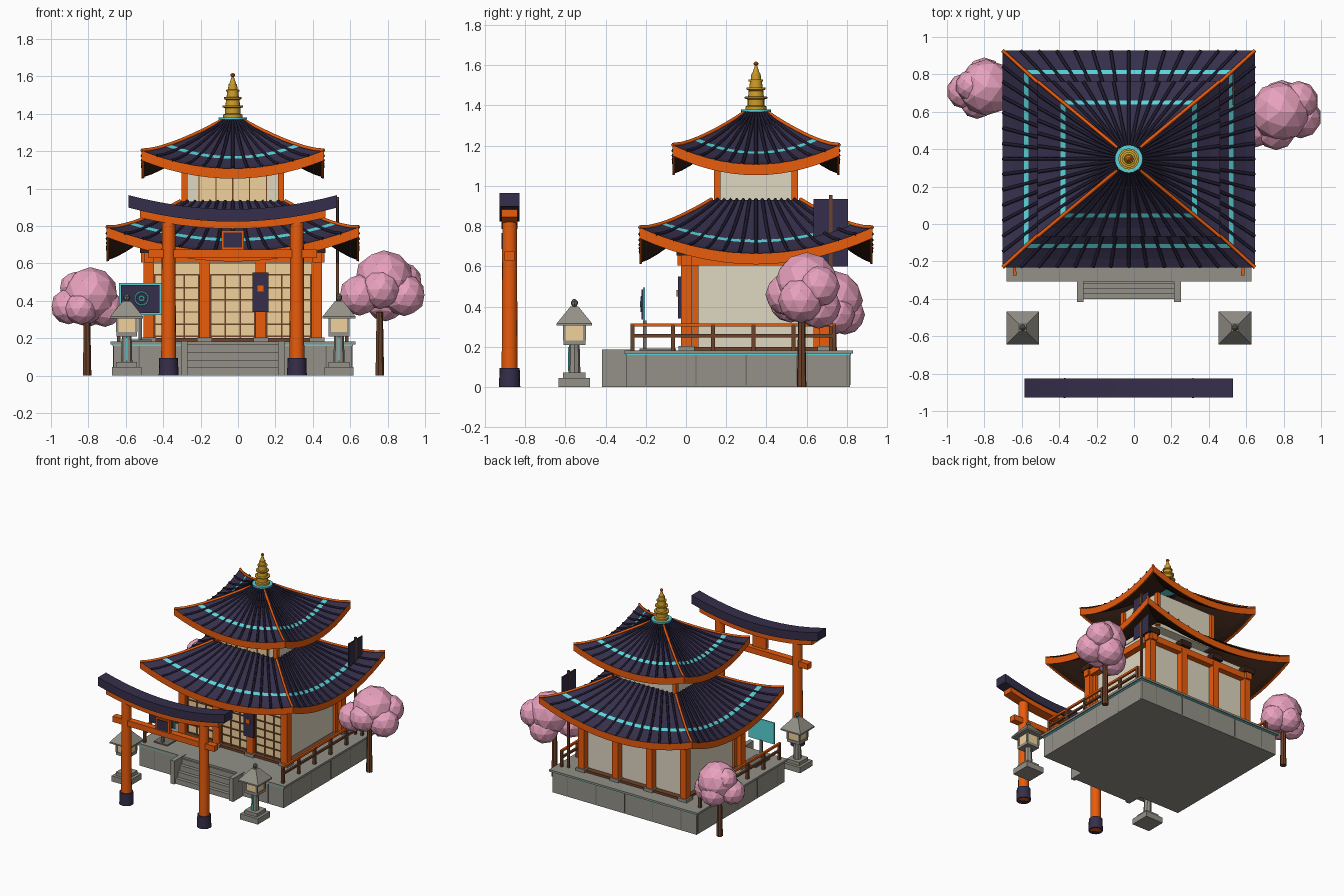
import bpy, bmesh, math
from mathutils import Vector

if "Cube" in bpy.data.objects:
    bpy.data.objects.remove(bpy.data.objects["Cube"])

CX, CY = -0.028, 0.348          # centre of the building


def mat(name, r, g, b):
    m = bpy.data.materials.new(name)
    m.diffuse_color = [(c / 255) ** 2.2 for c in (r, g, b)] + [1]
    m.use_nodes = True
    m.node_tree.nodes["Principled BSDF"].inputs["Base Color"].default_value = m.diffuse_color
    return m


ORANGE, NAVY = mat("orange", 232, 92, 20), mat("navy", 56, 50, 76)
RIB, TEAL = mat("dark_rib", 36, 33, 50), mat("teal", 90, 210, 215)
BROWN, WOOD = mat("dark_brown", 58, 38, 28), mat("wood", 108, 68, 46)
CREAM, PAPER = mat("cream", 222, 214, 192), mat("paper", 240, 208, 155)
STONE, STONE2 = mat("stone", 146, 144, 134), mat("stone_dark", 112, 112, 104)
GOLD, PINK = mat("gold", 205, 155, 45), mat("pink", 232, 160, 188)


def obj(name, bm, m):
    bmesh.ops.recalc_face_normals(bm, faces=bm.faces)
    me = bpy.data.meshes.new(name)
    bm.to_mesh(me)
    bm.free()
    o = bpy.data.objects.new(name, me)
    me.materials.append(m)
    bpy.context.collection.objects.link(o)
    return o


def box(name, x0, x1, y0, y1, z0, z1, m):
    bm = bmesh.new()
    bmesh.ops.create_cube(bm, size=1)
    for v in bm.verts:
        v.co = Vector(((x0 + x1) / 2 + v.co.x * (x1 - x0), (y0 + y1) / 2 + v.co.y * (y1 - y0),
                       (z0 + z1) / 2 + v.co.z * (z1 - z0)))
    return obj(name, bm, m)


def cbox(name, x, y, hx, hy, z0, z1, m):
    return box(name, x - hx, x + hx, y - hy, y + hy, z0, z1, m)


def lathe(name, x, y, prof, n, m, turn=0):
    bm = bmesh.new()
    rings = [[bm.verts.new((x + r * math.cos(turn + math.tau * i / n),
                            y + r * math.sin(turn + math.tau * i / n), z)) for i in range(n)] for r, z in prof]
    for a, b in zip(rings, rings[1:]):
        for i in range(n):
            bm.faces.new((a[i], a[(i + 1) % n], b[(i + 1) % n], b[i]))
    bm.faces.new(rings[0])
    bm.faces.new(rings[-1])
    o = obj(name, bm, m)
    if n > 8:
        bpy.context.view_layer.objects.active = o
        o.select_set(True)
        bpy.ops.object.shade_smooth_by_angle(angle=math.radians(35))
        o.select_set(False)
    return o


def tubes(name, paths, r, m):
    cu = bpy.data.curves.new(name, 'CURVE')
    cu.dimensions, cu.bevel_depth, cu.bevel_resolution, cu.use_fill_caps = '3D', r, 0, True
    for p in paths:
        s = cu.splines.new('POLY')
        s.points.add(len(p) - 1)
        for q, c in zip(s.points, p):
            q.co = (*c, 1)
    o = bpy.data.objects.new(name, cu)
    cu.materials.append(m)
    bpy.context.collection.objects.link(o)


def roof(name, ex, ey, tx, ty, z0, z1, lift, ribs):
    """Four-sided roof with sagging eaves: s runs along a side, u runs from eave to top."""
    def P(side, s, u, dz=0.0):
        hx, hy = ex + (tx - ex) * u, ey + (ty - ey) * u
        x, y = [(s * hx, -hy), (hx, s * hy), (-s * hx, hy), (-hx, -s * hy)][side]
        return Vector((CX + x, CY + y, z0 + (z1 - z0) * u ** 1.3 + lift * s * s * (1 - u) + dz))

    def skin(part, rows, m):
        bm, n = bmesh.new(), 14
        g = [[bm.verts.new(P(k, -1 + 2 * i / n, u, dz)) for k in range(4) for i in range(n)] for u, dz in rows]
        for a, b in zip(g, g[1:]):
            for i in range(4 * n):
                j = (i + 1) % (4 * n)
                bm.faces.new((a[i], a[j], b[j], b[i]))
        return obj(name + part, bm, m)

    us = [i / 8 for i in range(9)]
    skin("_tiles", [(u, 0) for u in us], NAVY)
    skin("_soffit", [(u, -.045) for u in us], BROWN)
    skin("_fascia", [(0, .004), (0, -.05), (.035, -.05), (.035, .0)], ORANGE)
    skin("_teal_band", [(.29, .005), (.35, .005)], TEAL)
    tubes(name + "_ribs", [[P(k, -1 + 2 * (i + 1) / (ribs + 1), u, .004) for u in us]
                           for k in range(4) for i in range(ribs)], .009, RIB)
    tubes(name + "_hips", [[P(k, 1, u, .004) for u in us] for k in range(4)], .01, ORANGE)


# stone platform with slab, teal trim and block joints
box("platform", -.665, .61, -.295, .815, 0, .165, STONE)
box("platform_trim", -.67, .615, -.3, .82, .158, .166, TEAL)
box("platform_slab", -.682, .627, -.307, .83, .166, .182, STONE)
for i in range(5):
    y = -.2 + i * .25
    box("side_joint", -.667, .612, y - .003, y + .003, .01, .158, STONE2)
    x = CX - .5 + i * .25
    box("front_joint", x - .003, x + .003, -.297, .817, .01, .158, STONE2)

# stairs
for i in range(4):
    box("step", CX - .25, CX + .25, -.4 + i * .027, -.29, 0, .042 * (i + 1), STONE)
for s in (-1, 1):
    cbox("stair_cheek", CX + s * .26, -.345, .018, .072, 0, .186, STONE)

# ground floor
cbox("floor", CX, CY, .46, .37, .18, .2, WOOD)
cbox("ground_walls", CX, CY, .425, .325, .19, .72, CREAM)
for y in (CY - .345, CY + .345):
    for x in (-.45, -.15, .15, .45):
        cbox("column", CX + x, y, .028, .028, .2, .64, ORANGE)
        cbox("column_base", CX + x, y, .04, .04, .18, .205, STONE)
        cbox("bracket", CX + x, y, .045, .05, .655, .7, BROWN)
    cbox("long_beam", CX, y, .49, .025, .605, .655, ORANGE)
for s in (-1, 1):
    cbox("cross_beam", CX + s * .45, CY, .025, .39, .605, .655, ORANGE)
    for y in (-.3, .3):
        cbox("side_post", CX + s * .43, CY + y, .015, .015, .2, .62, ORANGE)

# paper screens with lattice
for b in (-.3, 0, .3):
    cbox("screen", CX + b, .018, .122, .008, .2, .6, PAPER)
    for i in range(4):
        cbox("lattice_upright", CX + b - .118 + i * .0787, .008, .004, .006, .2, .54, WOOD)
    for z in (.21, .275, .34, .405, .47, .54):
        cbox("lattice_bar", CX + b, .008, .12, .006, z - .004, z + .004, WOOD)

# upper floor
cbox("upper_walls", CX, CY, .25, .187, .88, 1.16, CREAM)
for x in (-.257, .257):
    for y in (-.193, .193):
        cbox("upper_column", CX + x, CY + y, .016, .016, .88, 1.15, ORANGE)
cbox("upper_screen", CX, CY - .185, .19, .008, .9, 1.13, PAPER)
for i in range(5):
    cbox("upper_lattice", CX - .18 + i * .09, CY - .195, .003, .004, .9, 1.13, WOOD)

# roofs and finial
roof("lower_roof", .675, .58, .28, .22, .66, .93, .13, 13)
roof("upper_roof", .488, .415, .06, .06, 1.103, 1.36, .097, 11)
lathe("finial_plate", CX, CY, [(.06, 1.34), (.065, 1.368), (.075, 1.368), (.075, 1.38), (.05, 1.38)], 20, TEAL)
prof = [(.052, 1.375), (.052, 1.395), (.042, 1.4), (.042, 1.43)]
for r, z in ((.056, 1.435), (.047, 1.48), (.036, 1.52)):
    prof += [(r, z), (r, z + .008), (r * .7, z + .01), (r * .64, z + .038)]
lathe("finial", CX, CY, prof + [(.018, 1.56), (.005, 1.6)], 16, GOLD)
lathe("finial_ball", CX, CY, [(.003, 1.595), (.012, 1.603), (.012, 1.611), (.003, 1.618)], 10, ORANGE)

# side railings
for s in (-1, 1):
    x = CX + s * .61
    for z in (.255, .308):
        cbox("rail", x, .235, .008, .51, z - .008, z + .008, ORANGE if z > .3 else WOOD)
    for i in range(6):
        cbox("rail_post", x, -.265 + i * .2, .01, .01, .18, .31, WOOD)

# gate
GY = -.877
for s in (-1, 1):
    x = CX + s * .343
    lathe("gate_post", x, GY, [(.04, 0), (.036, .82)], 16, ORANGE)
    lathe("gate_post_foot", x, GY, [(.053, 0), (.05, .095)], 16, NAVY)


def sag_beam(name, hx, hy, zb, h, m):
    bm, n = bmesh.new(), 14
    rings = []
    for i in range(n + 1):
        x = hx * (2 * i / n - 1)
        z = zb + .075 * (x / .557) ** 2
        rings.append([bm.verts.new((CX + x, GY + y, z + d)) for y, d in ((-hy, 0), (hy, 0), (hy, h), (-hy, h))])
    for a, b in zip(rings, rings[1:]):
        for k in range(4):
            bm.faces.new((a[k], a[(k + 1) % 4], b[(k + 1) % 4], b[k]))
    bm.faces.new(rings[0])
    bm.faces.new(rings[-1])
    obj(name, bm, m)


sag_beam("gate_cap", .558, .05, .823, .067, NAVY)
sag_beam("gate_upper_beam", .495, .04, .785, .04, ORANGE)
cbox("gate_tie_beam", CX, GY, .45, .025, .63, .675, ORANGE)
cbox("plaque_frame", CX, GY - .02, .06, .015, .675, .775, ORANGE)
cbox("plaque", CX, GY - .034, .05, .006, .685, .765, NAVY)

# stone lanterns
Q = math.pi / 4
for x in (-.595, .54):
    y = -.555
    for h, z0, z1 in ((.078, 0, .045), (.056, .045, .072), (.055, .21, .232)):
        cbox("lantern_block", x, y, h, h, z0, z1, STONE)
    lathe("lantern_shaft", x, y, [(.03, .07), (.026, .215)], 8, STONE)
    cbox("lantern_stripe", x, y - .027, .004, .004, .08, .2, TEAL)
    cbox("lantern_light", x, y, .05, .05, .232, .315, PAPER)
    for a in (-.05, .05):
        for b in (-.05, .05):
            cbox("lantern_frame", x + a, y + b, .007, .007, .232, .315, STONE)
    w = math.sqrt(2)
    lathe("lantern_roof", x, y, [(.088 * w, .305), (.088 * w, .316), (.02 * w, .4)], 4, STONE, Q)
    lathe("lantern_knob", x, y, [(.008, .398), (.017, .412), (.017, .424), (.005, .438)], 8, STONE2)

# blossom trees
for n, tx, ty, top, blobs in (
        ("left", -.808, .73, .3, ((-.79, .73, .43, .15), (-.905, .71, .37, .096), (-.71, .74, .36, .1),
                                  (-.84, .65, .36, .088), (-.8, .79, .36, .1), (-.87, .74, .47, .085))),
        ("right", .757, .575, .34, ((.78, .6, .51, .16), (.89, .57, .43, .112), (.65, .52, .43, .11),
                                    (.76, .5, .46, .105), (.79, .66, .4, .11), (.88, .66, .5, .105)))):
    lathe(n + "_trunk", tx, ty, [(.024, 0), (.018, top)], 7, WOOD)
    for x, y, z, r in blobs:
        bm = bmesh.new()
        bmesh.ops.create_icosphere(bm, subdivisions=2, radius=r)
        bmesh.ops.translate(bm, verts=bm.verts, vec=(x, y, z))
        obj(n + "_blossom", bm, PINK)

# display board on the veranda
box("board_back", -.635, -.41, -.213, -.203, .325, .495, TEAL)
box("board_face", -.625, -.42, -.222, -.212, .335, .485, NAVY)
cbox("board_post", -.522, -.205, .01, .008, .18, .33, STONE2)
cbox("board_foot", -.522, -.14, .06, .09, .18, .192, STONE2)
for r, t in ((.035, .005), (.012, .006)):
    bpy.ops.mesh.primitive_torus_add(major_radius=r, minor_radius=t, major_segments=16, minor_segments=6,
                                     location=(-.515, -.223, .412), rotation=(math.pi / 2, 0, 0))
    bpy.context.object.name = "board_ring"
    bpy.context.object.data.materials.append(TEAL)

# hanging sign by the door and tall banner through the rear eave
box("hanging_sign", .078, .163, -.04, -.025, .34, .55, NAVY)
cbox("sign_dot", .12, -.042, .016, .006, .45, .482, ORANGE)
cbox("banner_pole", .532, .72, .008, .008, .18, .955, WOOD)
cbox("banner", .532, .72, .005, .085, .6, .935, NAVY)
